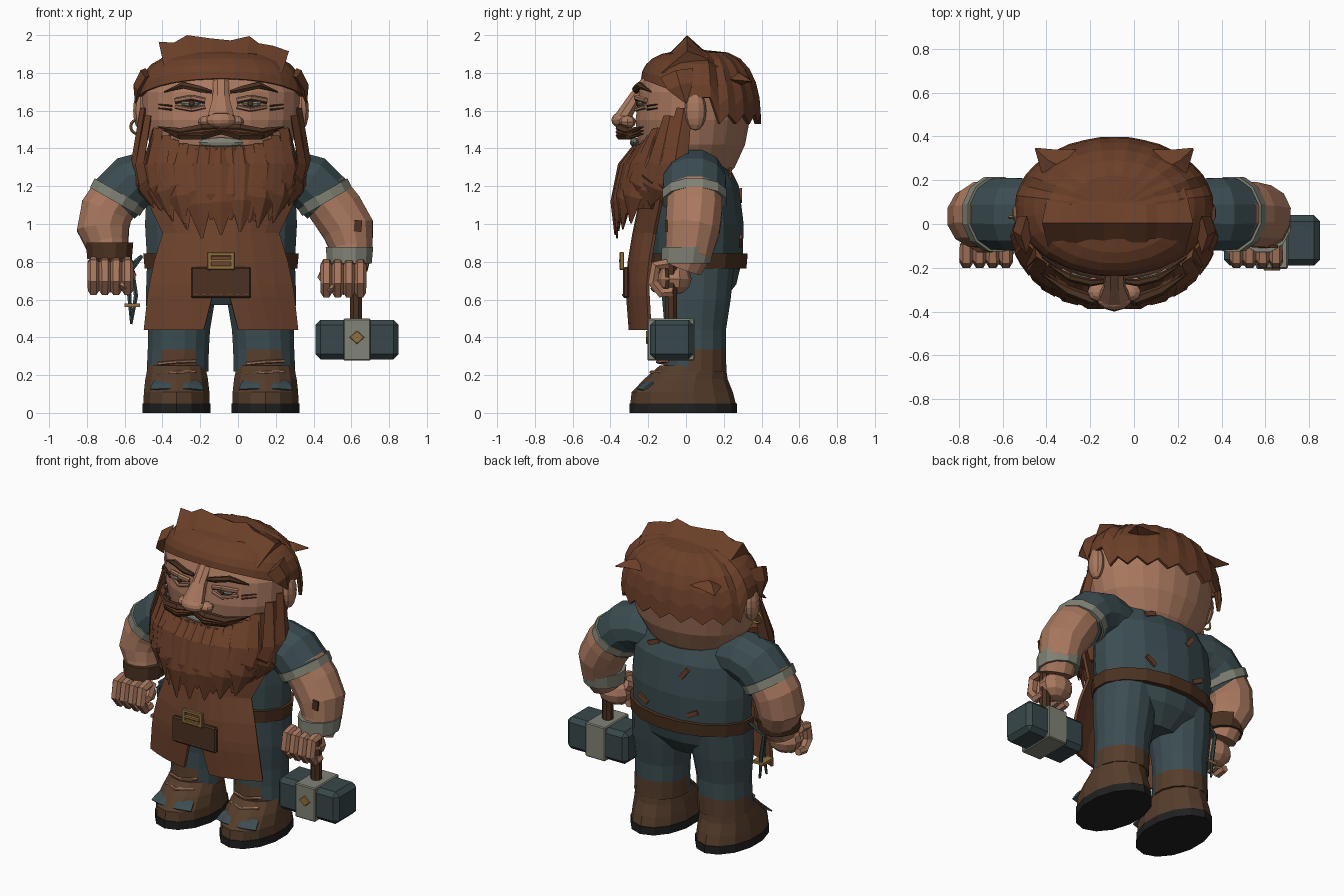
import bpy, bmesh, math, random
from mathutils import Vector, Matrix

if "Cube" in bpy.data.objects:
    bpy.data.objects.remove(bpy.data.objects["Cube"])

random.seed(4)
CX = -0.09            # body axis; all parts are given relative to it
X, Y, Z = Vector((1, 0, 0)), Vector((0, 1, 0)), Vector((0, 0, 1))


def material(name, *rgb):
    m = bpy.data.materials.new(name)
    m.diffuse_color = (*rgb, 1)
    m.use_nodes = True
    m.node_tree.nodes["Principled BSDF"].inputs["Base Color"].default_value = m.diffuse_color
    return m


HAIR = material("auburn hair", 0.148, 0.050, 0.022)
APRON = material("leather apron", 0.152, 0.054, 0.025)
SKIN = material("tan skin", 0.40, 0.19, 0.115)
CLOTH = material("blue cloth", 0.044, 0.073, 0.082)
TRIM = material("pale trim", 0.22, 0.225, 0.18)
BOOT = material("boot brown", 0.092, 0.046, 0.024)
SOLE = material("black sole", 0.014, 0.014, 0.014)
GOLD = material("dull gold", 0.28, 0.16, 0.05)
STEEL = material("dark steel", 0.040, 0.064, 0.069)
DARK = material("dark leather", 0.070, 0.031, 0.015)


def add(name, bm, mat):
    bmesh.ops.recalc_face_normals(bm, faces=bm.faces[:])
    me = bpy.data.meshes.new(name)
    bm.to_mesh(me)
    bm.free()
    me.materials.append(mat)
    ob = bpy.data.objects.new(name, me)
    ob.location.x = CX
    bpy.context.collection.objects.link(ob)
    return ob


def loft(name, pts, mat, n=12, ref=Y, flat=False):
    """Tube through (x, y, z, width radius, radius along ref)."""
    bm, rings = bmesh.new(), []
    P = [Vector(p[:3]) for p in pts]
    for i, p in enumerate(pts):
        t = Z if flat else (P[min(i + 1, len(P) - 1)] - P[max(i - 1, 0)]).normalized()
        b = (ref - t * ref.dot(t)).normalized()
        a = b.cross(t)
        ang = [2 * math.pi * (k + (0 if n == 4 else .5)) / n for k in range(n)]
        rings.append([bm.verts.new(P[i] + a * p[3] * math.cos(q) + b * p[4] * math.sin(q)) for q in ang])
    for r, s in zip(rings, rings[1:]):
        for k in range(n):
            bm.faces.new((r[k], r[(k + 1) % n], s[(k + 1) % n], s[k]))
    bm.faces.new(rings[0])
    bm.faces.new(rings[-1])
    return add(name, bm, mat)


def stack(name, rows, mat, x=0, n=16):
    """Horizontal ellipses (z, centre y, x radius, y radius)."""
    return loft(name, [(x, cy, z, rx, ry) for z, cy, rx, ry in rows], mat, n, flat=True)


def ball(name, c, r, mat, u=12, v=8):
    bm = bmesh.new()
    bmesh.ops.create_uvsphere(bm, u_segments=u, v_segments=v, radius=1,
                              matrix=Matrix.Translation(c) @ Matrix.Diagonal((*r, 1)))
    return add(name, bm, mat)


def box(name, c, s, mat, bevel=0, rx=0, ry=0):
    bm = bmesh.new()
    rot = Matrix.Rotation(rx, 4, 'X') @ Matrix.Rotation(ry, 4, 'Y')
    bmesh.ops.create_cube(bm, size=1, matrix=Matrix.Translation(c) @ rot @ Matrix.Diagonal((*s, 1)))
    ob = add(name, bm, mat)
    if bevel:
        m = ob.modifiers.new("Bevel", 'BEVEL')
        m.width, m.segments = bevel, 1
    return ob


# torso and belt
stack("torso", [(.57, .05, .18, .13), (.68, .06, .37, .21), (.82, .06, .40, .245), (1.0, .06, .41, .25),
                (1.2, .05, .40, .235), (1.33, .03, .35, .19), (1.42, .03, .26, .15)], CLOTH)
stack("belt", [(.765, .06, .412, .265), (.845, .06, .42, .272)], DARK)
for x, z, tilt in ((.16, 1.27, .4), (-.1, 1.15, .9), (.2, .91, -.6), (-.16, .9, .5)):
    box("shirt_tear", (x, .29 if z < 1.2 else .235, z), (.08, .014, .028), APRON, ry=tilt)

# legs, boots and laces
for s in (-1, 1):
    f = s * .235
    leg = loft("trouser_leg", [(f * .98, .045, .22, .166, .172), (s * .226, .05, .335, .165, .165),
                               (s * .222, .05, .44, .167, .165), (s * .215, .055, .60, .187, .185),
                               (s * .205, .06, .80, .19, .20)], CLOTH, 16, flat=True)
    leg.data.materials.append(BOOT)
    for p in leg.data.polygons:      # muddy hem, with clean cloth at the front corners
        if p.center.z < .335 and not (p.normal.y < -.3 and abs(p.normal.x) > .5):
            p.material_index = 1
    stack("boot", [(.045, -.015, .180, .28), (.11, -.02, .178, .268), (.18, 0, .170, .22),
                   (.25, .035, .155, .175)], BOOT, f, 14)
    stack("boot_sole", [(0, -.015, .184, .285), (.05, -.015, .184, .285)], SOLE, f, 14)
    # torn flap bent over the toe
    loft("boot_flap", [(f - .13, -.20, .145, .045, .007), (f - .06, -.228, .15, .045, .007),
                       (f + .06, -.228, .15, .045, .007), (f + .135, -.20, .14, .04, .007)], CLOTH, 6,
         Vector((0, -.6, .8)))
    for z, y in ((.215, -.185), (.27, -.15)):
        loft("boot_lace", [(f - .10, y + .05, z - .01, .009, .009), (f, y, z, .009, .009),
                           (f + .10, y + .05, z + .005, .009, .009)], SKIN, 6, Z)

# apron: two mirrored curved panels parted at the hem
bm = bmesh.new()
for s in (-1, 1):
    grid = []
    for z, w, y, inner in ((1.3, .42, -.21, 0), (1.12, .385, -.24, 0), (.95, .305, -.275, 0), (.8, .35, -.30, 0),
                           (.68, .375, -.31, 0), (.62, .385, -.31, .045), (.44, .405, -.30, .09)):
        us = [inner + (w - inner) * k / 4 for k in range(5)]
        grid.append([bm.verts.new((s * u, y + .11 * (u / w) ** 2, z)) for u in us])
    for r, q in zip(grid, grid[1:]):
        for k in range(4):
            bm.faces.new((r[k], r[k + 1], q[k + 1], q[k]))
bmesh.ops.remove_doubles(bm, verts=bm.verts[:], dist=.0005)
m = add("apron", bm, APRON).modifiers.new("Thickness", 'SOLIDIFY')
m.thickness, m.offset = .018, 0
box("apron_pocket", (0, -.318, .69), (.32, .03, .165), DARK, .008)
for k in range(7):
    ball("pocket_rivet", (-.135 + .045 * k, -.334, .625), (.006, .005, .006), GOLD, 6, 4)
for s in (-1, 1):
    box("buckle_side", (s * .062, -.34, .805), (.024, .024, .095), GOLD, .004)
    box("buckle_bar", (0, -.34, .805 + s * .035), (.14, .024, .022), GOLD, .004)
box("buckle_pin", (0, -.345, .805), (.11, .02, .014), GOLD)

# arms: sleeve, cuff, forearm, wristband and fist
for s, d, wrist_mat in ((1, 0, TRIM), (-1, .09, DARK)):
    h, up = d / .09, .025 * d / .09
    loft("sleeve", [(s * .25, .04, 1.24, .13, .15), (s * .37, .045, 1.25, .147, .165), (s * .47, .045, 1.22, .155, .172),
                    (s * .56, .045, 1.13, .150, .165)], CLOTH)
    loft("sleeve_cuff", [(s * .535, .045, 1.165, .160, .176), (s * .562, .045, 1.118, .157, .174)], TRIM)
    loft("forearm", [(s * .54, .045, 1.17, .14, .15), (s * (.615 - .01 * h), .045, 1.07, .145, .152),
                     (s * (.675 - .05 * h), .035, .97, .142, .148), (s * (.69 - d), .015, .86 + up, .115, .13),
                     (s * (.68 - d), -.02, .77 + up, .10, .11)], SKIN)
    wx, wz = s * (.68 - d), .835 + up
    stack("wristband", [(wz - .045, 0, .122, .135), (wz + .042, .01, .130, .143)], wrist_mat, wx, 12)
    hx, hz = (.648, .71) if s > 0 else (-.585, .722)
    ball("palm", (hx, -.06, hz), (.11, .09, .085), SKIN, 10, 6)
    for k in range(4):
        x = hx + (k - 1.5) * .06
        loft("finger", [(x, -.09, hz + .08, .03, .03), (x, -.16, hz + .07, .031, .033), (x, -.175, hz - .02, .031, .032),
                        (x, -.13, hz - .075, .03, .03), (x, -.07, hz - .07, .024, .024)], SKIN, 6, X)
    loft("thumb", [(hx - s * .08, -.05, hz + .06, .033, .033), (hx - s * .105, -.12, hz + .01, .033, .033),
                   (hx - s * .06, -.17, hz - .06, .022, .022)], SKIN, 6, X)
box("forearm_mark", (.725, -.103, .99), (.04, .012, .06), DARK, ry=.1)

# hammer
loft("hammer_handle", [(.715, -.08, .30, .034, .034), (.715, -.08, .80, .034, .034)], DARK, 8)
box("hammer_head", (.72, -.075, .388), (.44, .23, .21), STEEL, .028)
box("hammer_band", (.72, -.08, .388), (.145, .25, .222), TRIM, .006)
loft("hammer_diamond", [(.72, -.204, .40, .04, .036), (.72, -.212, .40, .036, .032)], GOLD, 4, Z)

# tongs hung at the hip
for dx, dy in ((0, -.03), (-.035, .04)):
    loft("tong_arm", [(-.42, .03 + dy, .83, .011, .011), (-.47 + dx, dy, .76, .012, .012), (-.45 + dx, dy, .62, .013, .013),
                      (-.475, dy, .47, .007, .007)], STEEL, 6)
box("tong_pin", (-.47, 0, .57), (.08, .10, .018), GOLD)

# head, ears and nose
stack("head", [(1.22, .04, .20, .15), (1.30, .035, .30, .225), (1.42, .03, .38, .285), (1.55, .035, .415, .305),
               (1.70, .04, .42, .29), (1.82, .05, .37, .25)], SKIN, 0, 24)
loft("nose_bridge", [(0, -.21, 1.75, .045, .035), (0, -.275, 1.66, .048, .038), (0, -.335, 1.565, .075, .045)], SKIN, 8)
ball("nose_tip", (0, -.335, 1.55), (.082, .06, .045), SKIN)
for s in (-1, 1):
    ball("nostril", (s * .075, -.31, 1.54), (.048, .045, .034), SKIN, 8, 6)
    ball("ear", (s * .425, .05, 1.60), (.042, .058, .105), SKIN, 10, 8)
    # eyes, lids, brows and creases
    ball("eye", (s * .16, -.238, 1.638), (.058, .022, .018), TRIM, 10, 6)
    ball("iris", (s * .155, -.258, 1.638), (.016, .008, .016), DARK, 8, 6)
    for z, mat, r in ((1.662, SKIN, .014), (1.650, DARK, .006), (1.613, SKIN, .011)):
        rise = .008 if z > 1.63 else -.008
        loft("eyelid", [(s * .085, -.255, z - rise, r, r), (s * .155, -.263, z + rise, r, r),
                        (s * .24, -.213, z - rise, r, r)], mat, 6, Z)
    loft("eyebrow", [(s * .05, -.262, 1.70, .010, .012), (s * .11, -.268, 1.714, .019, .018),
                     (s * .20, -.245, 1.735, .020, .018), (s * .30, -.185, 1.70, .004, .004)], DARK, 6)
    for z in (1.605, 1.625):
        loft("eye_crease", [(s * .26, -.205, z, .005, .005), (s * .33, -.152, z + .008, .003, .003)], DARK, 4, Z)
    # moustache strands
    for k, dz in enumerate((0, -.02, -.038)):
        loft("moustache", [(s * .005, -.315, 1.51 + dz / 2, .02, .025), (s * .10, -.345, 1.507 + dz, .025, .028),
                           (s * .21, -.305, 1.487 + dz / 2, .024, .024),
                           (s * (.335 - .03 * k), -.225, 1.515 + dz, .003, .003)], (DARK, HAIR, DARK)[k], 6)
ball("mouth", (0, -.272, 1.432), (.125, .025, .026), TRIM, 10, 6)

# earring
bm, rings = bmesh.new(), []
for i in range(14):
    q = 2 * math.pi * i / 14
    c = Vector((math.cos(q), 0, math.sin(q)))
    rings.append([bm.verts.new(Vector((-.44, .03, 1.515)) + c * (.038 + .008 * math.cos(p)) + Y * .008 * math.sin(p))
                  for p in (0, 1.57, 3.14, 4.71)])
for i in range(14):
    for k in range(4):
        r, q = rings[i], rings[(i + 1) % 14]
        bm.faces.new((r[k], r[(k + 1) % 4], q[(k + 1) % 4], q[k]))
add("earring", bm, GOLD)

# hair cap with high front, ear gap and jagged nape
bm, rows, A, T = bmesh.new(), [], 40, 6
for j in range(T):
    row = []
    for i in range(A):
        p = 2 * math.pi * i / A
        c, a = math.cos(p), j / T * math.pi / 2
        zb = 1.67 + .10 * max(0, (-c - .2) / .8) if c < .25 else 1.53 + .05 * (i % 2)
        r = max(.02, math.cos(a)) ** .6 * (1 + .006 * (i % 2))
        row.append(bm.verts.new((.452 * r * math.sin(p), .08 + .318 * r * c, zb + (1.92 - zb) * math.sin(a))))
    rows.append(row)
top = bm.verts.new((0, .06, 1.925))
for j in range(T):
    for i in range(A):
        k = (i + 1) % A
        q = [rows[j][i], rows[j][k]]
        bm.faces.new(q + ([rows[j + 1][k], rows[j + 1][i]] if j < T - 1 else [top]))
m = add("hair_cap", bm, HAIR).modifiers.new("Thickness", 'SOLIDIFY')
m.thickness, m.offset = .02, -1

# swept-up crest: a jagged ridge falling to the front and back
bm, cols = bmesh.new(), []
for x, zt in ((-.33, 1.965), (-.25, 1.96), (-.18, 2.0), (-.05, 1.982), (.05, 1.972), (.15, 1.995), (.2, 1.957),
              (.27, 1.945), (.36, 1.915)):
    cols.append([bm.verts.new(v) for v in ((x * .9, -.13, 1.865 - .5 * x * x), (x, .005, zt),
                                           (x * .95, .09, 1.925 - .3 * x * x), (x * .85, .22, 1.875 - .6 * x * x))])
for r, q in zip(cols, cols[1:]):
    for k in range(3):
        bm.faces.new((r[k], q[k], q[k + 1], r[k + 1]))
bm.faces.new(cols[0])
bm.faces.new(cols[-1])
add("hair_crest", bm, HAIR)

# side tufts and temple points
for s in (-1, 1):
    loft("hair_tuft", [(s * .22, .25, 1.77, .10, .04), (s * .30, .29, 1.765, .06, .03),
                       (s * .36, .345, 1.755, .004, .004)], HAIR, 4, Z)
    loft("temple_lock", [(s * .40, -.05, 1.80, .09, .03), (s * .44, -.03, 1.73, .07, .025),
                         (s * .452, .0, 1.64, .004, .004)], HAIR, 4, X)

# beard: inner mass covered by layered locks
stack("beard_mass", [(1.08, -.21, .34, .10), (1.25, -.15, .425, .16), (1.40, -.10, .40, .19)], HAIR)
for row, (count, out, drop) in enumerate(((13, 0, 0), (10, .022, .05), (7, .03, -.03))):
    span = (84, 70, 46)[row]
    for k in range(count):
        q = math.radians(-span + 2 * span * k / (count - 1))
        sn, cs = math.sin(q), math.cos(q)
        zr = 1.405 + .21 * abs(sn) ** 4
        zt = .945 + .17 * sn * sn + drop * .8 + random.uniform(-.015, .045)
        w = .46 * math.radians(2 * span) / count * .66
        loft("beard_lock", [(.41 * sn, .02 - .285 * cs, zr, w * .6, .02),
                            (.46 * sn, -.03 - (.28 + out) * cs, 1.31, w, .022),
                            (.44 * sn, -.07 - (.28 + out) * cs, (1.29 + zt) / 2, w, .02),
                            (.38 * sn, -.10 - (.265 + out / 3) * cs, zt, .006, .004)],
             HAIR, 4, Vector((sn, -cs, 0)))
